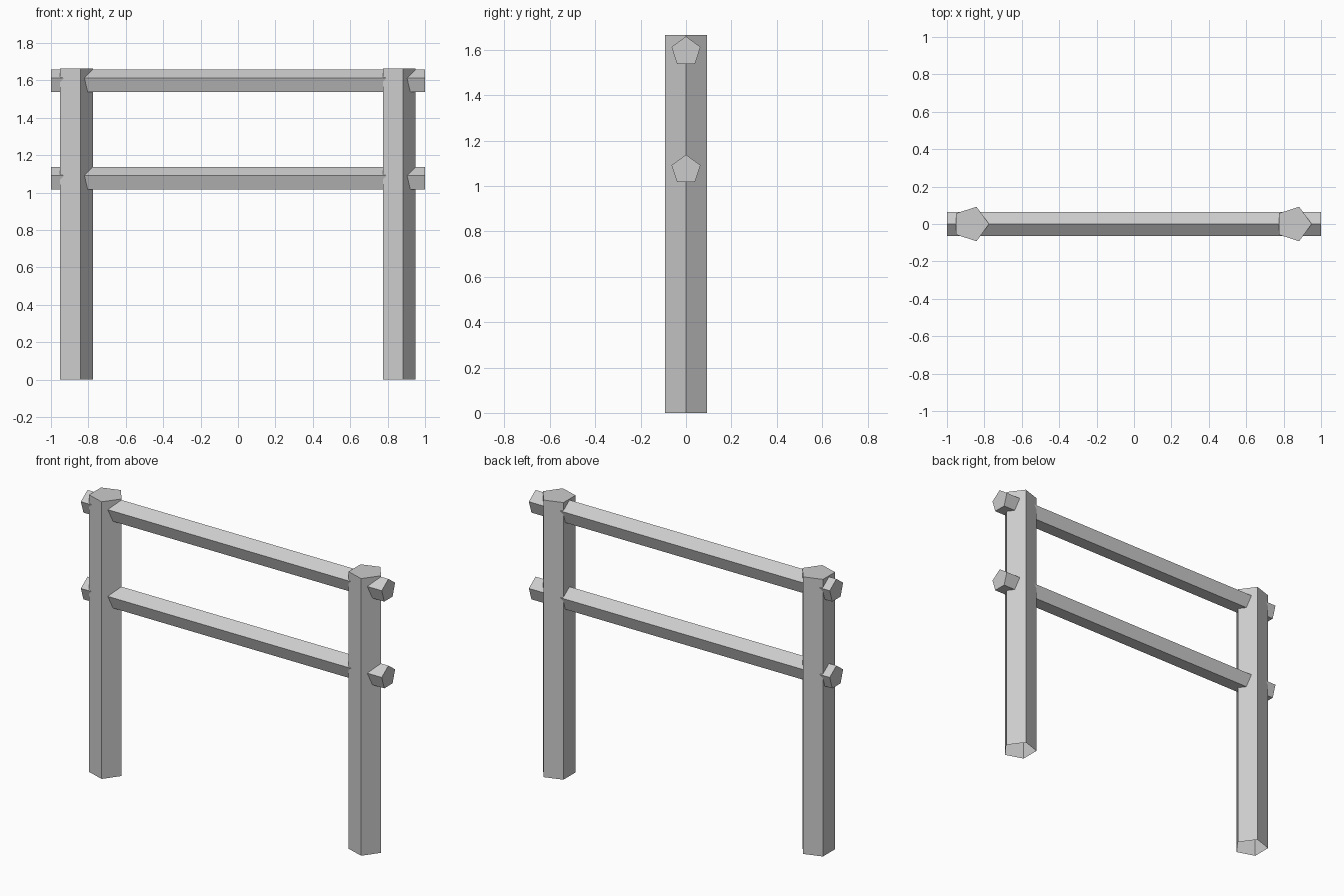
import bpy, bmesh
from math import sin, cos, tau
from mathutils import Vector

if "Cube" in bpy.data.objects:
    bpy.data.objects.remove(bpy.data.objects["Cube"])


def pentagon_prism(name, start, end, tip, radius, cap_start=True):
    """Five-sided beam from start to end, one corner pointing along tip."""
    start, end, tip = Vector(start), Vector(end), Vector(tip)
    side = (end - start).normalized().cross(tip)
    bm = bmesh.new()
    rings = []
    for p in (start, end):
        rings.append([bm.verts.new(p + radius * (cos(i * tau / 5) * tip + sin(i * tau / 5) * side))
                      for i in range(5)])
    a, b = rings
    for i in range(5):
        j = (i + 1) % 5
        bm.faces.new((a[i], a[j], b[j], b[i]))
    bm.faces.new(b)
    if cap_start:
        bm.faces.new(a[::-1])
    mesh = bpy.data.meshes.new(name)
    bm.to_mesh(mesh)
    bm.free()
    obj = bpy.data.objects.new(name, mesh)
    bpy.context.collection.objects.link(obj)
    return obj


# Upright posts, both with a corner facing +x and open at the ground
for name, x in (("left_post", -0.872), ("right_post", 0.853)):
    pentagon_prism(name, (x, 0, 0), (x, 0, 1.665), (1, 0, 0), 0.097, cap_start=False)

# Horizontal rails running through the posts, corner up
for name, z in (("lower_rail", 1.071), ("upper_rail", 1.592)):
    pentagon_prism(name, (-1, 0, z), (1, 0, z), (0, 0, 1), 0.067)
